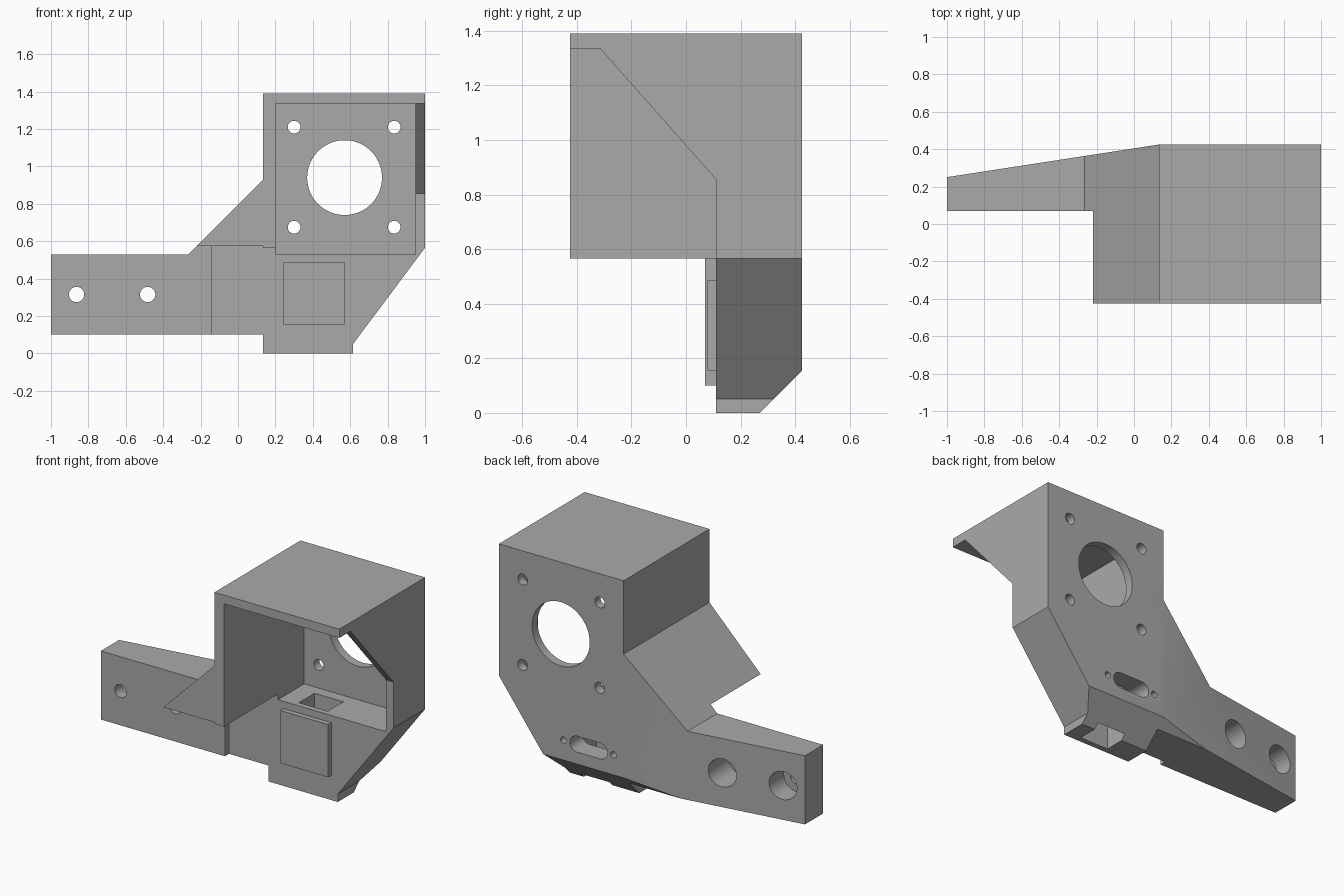
import bpy
import bmesh
from math import cos, sin, pi
from mathutils import Vector

cube = bpy.data.objects.get("Cube")
if cube:
    bpy.data.objects.remove(cube)

grey = bpy.data.materials.new("plain_grey")
grey.use_nodes = True
grey.diffuse_color = (0.4, 0.4, 0.4, 1)
grey.node_tree.nodes["Principled BSDF"].inputs["Base Color"].default_value = (0.4, 0.4, 0.4, 1)

# How a 2D profile point and a depth map to space, by extrusion axis
PLACE = {
    "x": lambda a, b, d: Vector((d, a, b)),
    "y": lambda a, b, d: Vector((a, d, b)),
    "z": lambda a, b, d: Vector((a, b, d)),
}


def prism(name, profile, axis, start, end):
    """Extrude a flat profile along an axis between two depths."""
    bm = bmesh.new()
    place = PLACE[axis]
    face = bm.faces.new([bm.verts.new(place(a, b, start)) for a, b in profile])
    extruded = bmesh.ops.extrude_face_region(bm, geom=[face])["geom"]
    moved = [v for v in extruded if isinstance(v, bmesh.types.BMVert)]
    bmesh.ops.translate(bm, verts=moved, vec=place(0, 0, end - start))
    bmesh.ops.recalc_face_normals(bm, faces=bm.faces)
    mesh = bpy.data.meshes.new(name)
    bm.to_mesh(mesh)
    bm.free()
    mesh.materials.append(grey)
    obj = bpy.data.objects.new(name, mesh)
    bpy.context.collection.objects.link(obj)
    return obj


def rect(a0, a1, b0, b1):
    return [(a0, b0), (a1, b0), (a1, b1), (a0, b1)]


def stadium(cx, cz, r, half=0.0, n=32):
    """Circle, or a rounded slot when half is above zero."""
    points = []
    for i in range(n):
        t = 2 * pi * (i + 0.5) / n
        points.append((cx + r * cos(t) + (half if cos(t) > 0 else -half), cz + r * sin(t)))
    return points


def combine(target, tool, operation):
    """Apply one boolean and drop the tool."""
    tool.hide_render = True
    mod = target.modifiers.new(operation, "BOOLEAN")
    mod.operation = operation
    mod.solver = "EXACT"
    mod.object = tool
    bpy.context.view_layer.update()
    graph = bpy.context.evaluated_depsgraph_get()
    mesh = bpy.data.meshes.new_from_object(target.evaluated_get(graph))
    target.modifiers.clear()
    target.data = mesh
    bpy.data.objects.remove(tool)


BACK = 0.425
FRONT = 0.11

# Back slab carrying the whole silhouette
bracket = prism("motor_bracket", [
    (-1, 0.1), (0.135, 0.1), (0.135, 0), (0.615, 0), (0.615, 0.05), (1, 0.565),
    (1, 1.39), (0.135, 1.39), (0.135, 0.93), (-0.265, 0.53), (-1, 0.53)],
    "y", FRONT, BACK)

# Thicker arm, motor hood and side gusset
arm = prism("arm", [(-1, 0.1), (-0.14, 0.1), (-0.14, 0.575), (-0.22, 0.575),
                    (-0.265, 0.53), (-1, 0.53)], "y", 0.07, 0.2)
hood = prism("hood", rect(0.135, 1, 0.565, 1.39), "y", -BACK, 0.2)
gusset = prism("gusset", [(-0.22, 0.575), (0.17, 0.575), (0.17, 0.93), (0.135, 0.93)],
               "y", -BACK, 0.2)
for part in (arm, hood, gusset):
    combine(bracket, part, "UNION")

cutters = [
    # Motor cavity and sloped opening in the side wall
    prism("cavity", rect(0.2, 0.95, 0.53, 1.335), "y", -0.6, 0.37),
    prism("side_opening", [(-0.6, 1.335), (-0.315, 1.335), (FRONT, 0.855),
                           (FRONT, 0.54), (-0.6, 0.54)], "x", 0.9, 1.1),
    # Arm taper and bottom chamfer
    prism("taper", [(-1.1, 0.235), (0.135, BACK), (0.135, 0.8), (-1.1, 0.8)], "z", -0.1, 1.5),
    prism("chamfer", [(0.22, -0.05), (0.5, 0.23), (0.5, -0.05)], "x", -1.1, 1.1),
    # Vertical chute and the slot into it
    prism("chute", rect(0.32, 0.52, -0.1, 0.6), "z", 0, 1),
    prism("back_slot", stadium(0.377, 0.28, 0.05, 0.08), "y", 0.25, 0.6),
    # Motor shaft opening
    prism("shaft_hole", stadium(0.57, 0.94, 0.2, n=64), "y", 0.3, 0.6),
]
# The chute is a box through the body
bpy.data.objects.remove(cutters.pop(4))
cutters.append(prism("chute", rect(0.32, 0.52, 0.145, 0.30), "z", -0.1, 0.6))

# Screw holes: motor, slot ears, counterbored arm holes
for x in (0.3, 0.835):
    for z in (0.675, 1.21):
        cutters.append(prism("motor_screw", stadium(x, z, 0.034), "y", 0.3, 0.6))
for x in (0.205, 0.552):
    cutters.append(prism("slot_screw", stadium(x, 0.28, 0.02), "y", 0.3, 0.6))
for x in (-0.863, -0.483):
    cutters.append(prism("arm_screw", stadium(x, 0.315, 0.041), "y", -0.1, 0.6))
    cutters.append(prism("counterbore", stadium(x, 0.315, 0.088), "y", 0.14, 0.6))
for cutter in cutters:
    combine(bracket, cutter, "DIFFERENCE")

# Raised square pad on the front
prism("front_pad", rect(0.24, 0.57, 0.155, 0.485), "y", 0.078, FRONT + 0.01)

# Smooth round holes, sharp edges elsewhere
bpy.ops.object.select_all(action="DESELECT")
bracket.select_set(True)
bpy.context.view_layer.objects.active = bracket
bpy.ops.object.shade_smooth_by_angle(angle=0.4)
